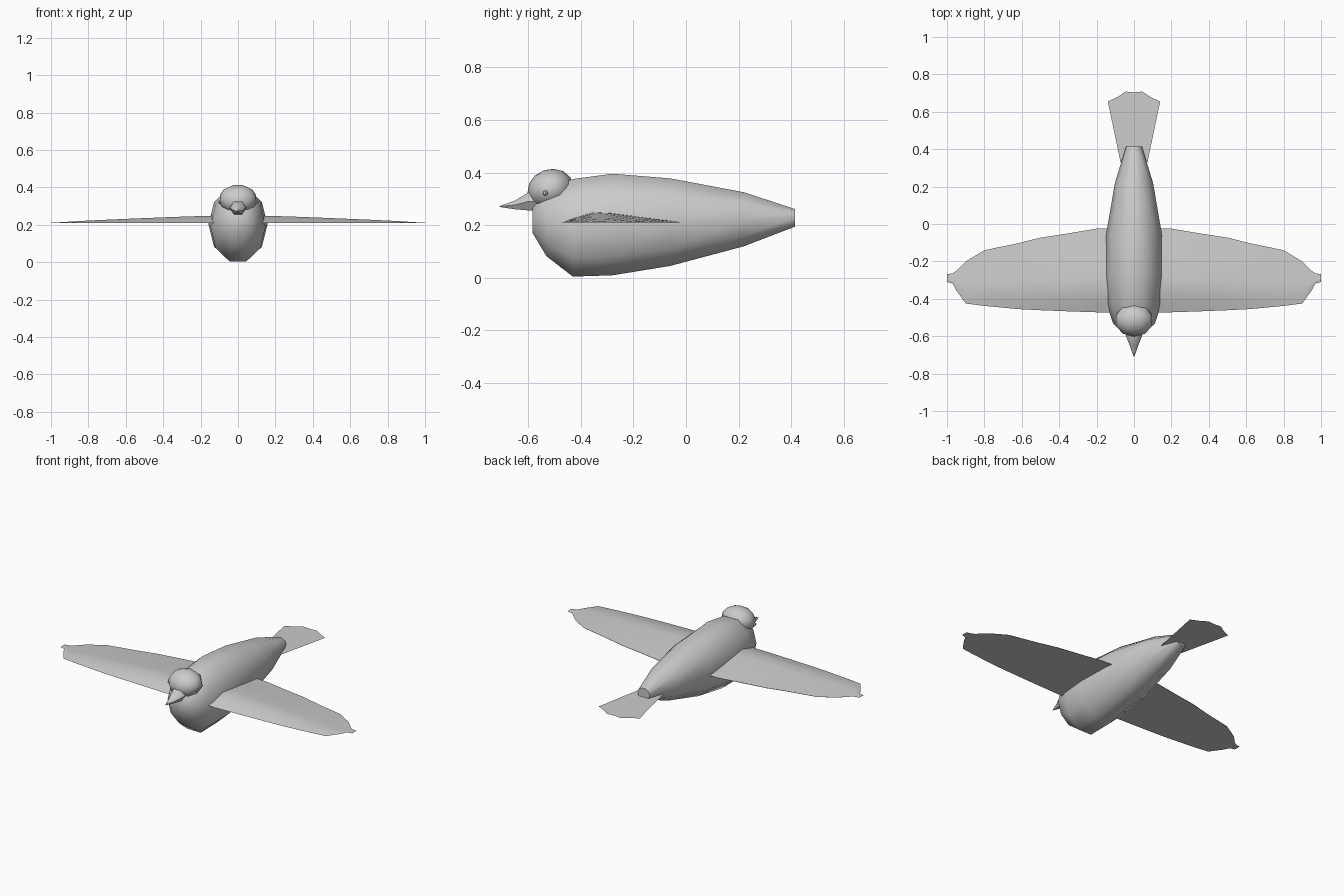
import bpy, math
from math import sin, cos, pi

if "Cube" in bpy.data.objects:
    bpy.data.objects.remove(bpy.data.objects["Cube"])


def make(name, verts, faces, smooth=50):
    me = bpy.data.meshes.new(name)
    me.from_pydata(verts, [], faces)
    me.update()
    ob = bpy.data.objects.new(name, me)
    bpy.context.collection.objects.link(ob)
    bpy.ops.object.select_all(action='DESELECT')
    ob.select_set(True)
    bpy.context.view_layer.objects.active = ob
    bpy.ops.object.mode_set(mode='EDIT')
    bpy.ops.mesh.select_all(action='SELECT')
    bpy.ops.mesh.normals_make_consistent(inside=False)
    bpy.ops.object.mode_set(mode='OBJECT')
    if smooth:
        bpy.ops.object.shade_smooth_by_angle(angle=math.radians(smooth))
    return ob


def loft(name, rings, smooth=50):
    # skin equal-length rings and cap both ends
    n = len(rings[0])
    verts = [p for r in rings for p in r]
    faces = [(i * n + j, i * n + (j + 1) % n, (i + 1) * n + (j + 1) % n, (i + 1) * n + j)
             for i in range(len(rings) - 1) for j in range(n)]
    faces += [tuple(range(n)), tuple(range(len(verts) - n, len(verts)))]
    return make(name, verts, faces, smooth)


def ring(y, zc, rx, rz, n, start):
    return [(rx * sin(start + 2 * pi * k / n), y, zc - rz * cos(start + 2 * pi * k / n))
            for k in range(n)]


# body: ten-sided, flat along the belly and back (y, centre z, half width, half height)
stations = [(-0.583, 0.222, 0.062, 0.055), (-0.53, 0.21, 0.112, 0.135),
            (-0.43, 0.19, 0.147, 0.195), (-0.28, 0.2025, 0.158, 0.203),
            (-0.06, 0.2115, 0.15, 0.175), (0.22, 0.2225, 0.102, 0.108),
            (0.415, 0.228, 0.042, 0.035)]
loft("body", [ring(*s, 10, pi / 10) for s in stations])

# head
bpy.ops.mesh.primitive_uv_sphere_add(segments=10, ring_count=7, radius=1,
                                     location=(0, -0.515, 0.336), rotation=(0.35, 0, 0))
head = bpy.context.object
head.name = "head"
head.scale = (0.103, 0.089, 0.077)
bpy.ops.object.shade_smooth_by_angle(angle=math.radians(60))

# beak
loft("beak", [ring(-0.56, 0.291, 0.046, 0.04, 6, pi / 6),
              ring(-0.60, 0.29, 0.043, 0.039, 6, pi / 6),
              ring(-0.65, 0.277, 0.023, 0.019, 6, pi / 6),
              ring(-0.709, 0.271, 0.002, 0.002, 6, pi / 6)])

# wings: (x, leading y, trailing y, thickness)
sections = [(0.06, -0.474, -0.025, 0.041), (0.2, -0.472, -0.025, 0.037),
            (0.35, -0.467, -0.05, 0.032), (0.5, -0.461, -0.073, 0.026),
            (0.62, -0.455, -0.103, 0.021), (0.8, -0.438, -0.14, 0.013),
            (0.9, -0.425, -0.2, 0.007), (0.95, -0.355, -0.25, 0.004),
            (0.97, -0.318, -0.264, 0.003), (1.0, -0.31, -0.268, 0.002)]
profile = [(0, 0), (0.12, 0.5), (0.27, 1), (0.42, 0.92), (0.7, 0.5), (1, 0.06), (1, 0), (0.5, 0)]
for side, label in ((-1, "left_wing"), (1, "right_wing")):
    loft(label, [[(side * x, a + (b - a) * u, 0.21 + t * v) for u, v in profile]
                 for x, a, b, t in sections], 40)

# eyes
for side, label in ((-1, "left_eye"), (1, "right_eye")):
    bpy.ops.mesh.primitive_uv_sphere_add(segments=8, ring_count=5, radius=0.01,
                                         location=(side * 0.096, -0.535, 0.322))
    bpy.context.object.name = label

# tail: thin flat fan with a scalloped end
half = [(0.03, 0.2), (0.073, 0.335), (0.14, 0.655), (0.09, 0.678), (0.045, 0.708)]
outline = half + [(0, 0.704)] + [(-x, y) for x, y in reversed(half)]
make("tail", [(x, y, 0.21 - 0.014 * (y - 0.2)) for x, y in outline],
     [tuple(range(len(outline)))], 0)
